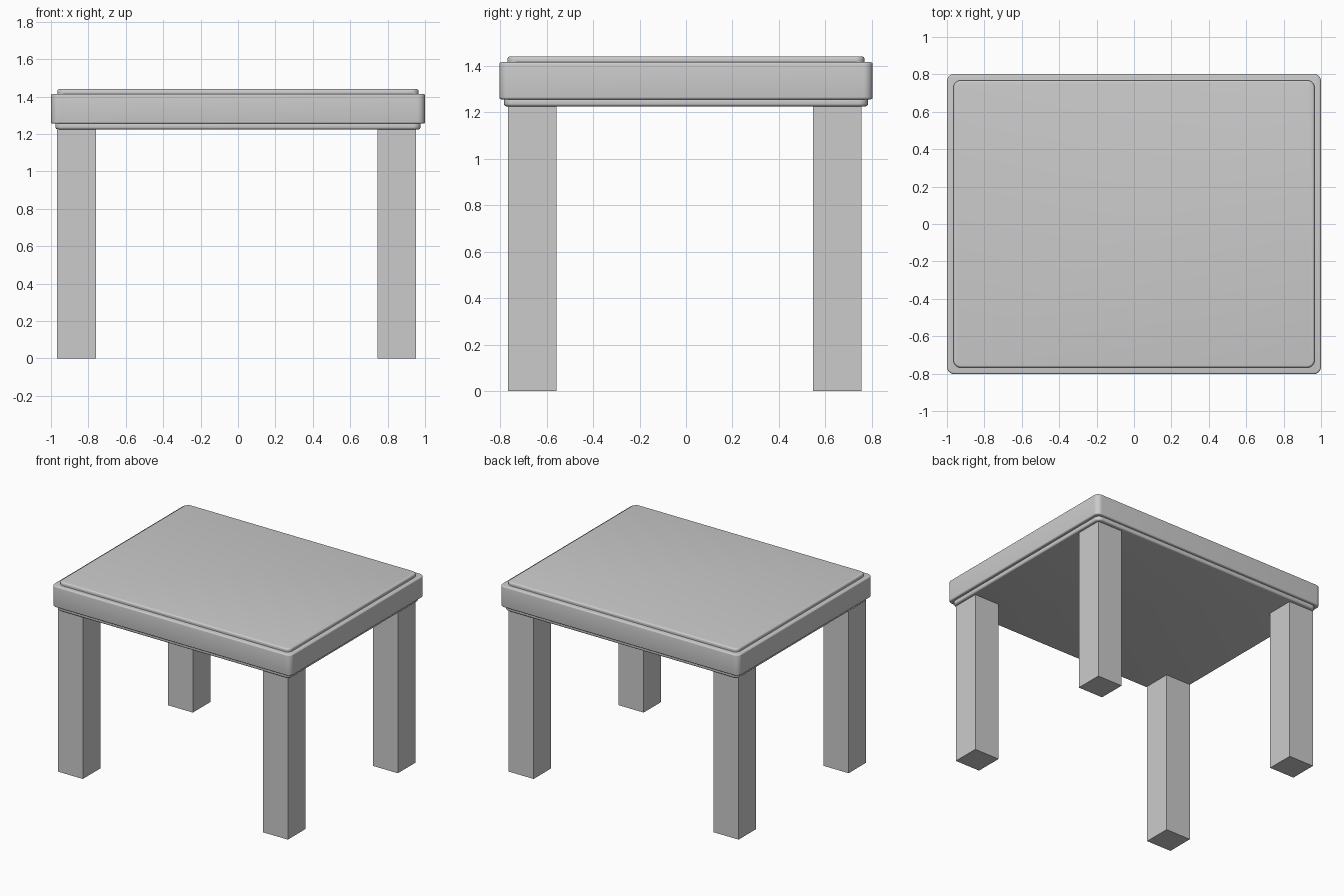
import bpy, bmesh
from math import sin, cos, pi

if "Cube" in bpy.data.objects:
    bpy.data.objects.remove(bpy.data.objects["Cube"])


def rounded_plate(name, hx, hy, z0, z1, corner, edge, cx=0.0, cy=0.0):
    """Slab with rounded plan corners and softened top and bottom edges."""
    arc = [i * pi / 8 for i in range(5)]
    profile = [(edge * (1 - sin(a)), z0 + edge * (1 - cos(a))) for a in arc]
    profile += [(edge * (1 - cos(a)), z1 - edge * (1 - sin(a))) for a in arc]
    bm = bmesh.new()
    rings = []
    for inset, z in profile:
        ring = []
        r = corner - inset
        for q, (sx, sy) in enumerate([(1, 1), (-1, 1), (-1, -1), (1, -1)]):
            for i in range(9):
                a = (q + i / 8) * pi / 2
                ring.append(bm.verts.new((cx + sx * (hx - corner) + r * cos(a),
                                          cy + sy * (hy - corner) + r * sin(a), z)))
        rings.append(ring)
    for lo, hi in zip(rings, rings[1:]):
        n = len(lo)
        for i in range(n):
            j = (i + 1) % n
            bm.faces.new((lo[i], lo[j], hi[j], hi[i]))
    bm.faces.new(rings[0][::-1])
    bm.faces.new(rings[-1])
    mesh = bpy.data.meshes.new(name)
    bm.to_mesh(mesh)
    bm.free()
    obj = bpy.data.objects.new(name, mesh)
    bpy.context.collection.objects.link(obj)
    bpy.ops.object.select_all(action='DESELECT')
    obj.select_set(True)
    bpy.context.view_layer.objects.active = obj
    bpy.ops.object.shade_smooth_by_angle(angle=pi / 6)
    return obj


# Tabletop: lower trim, main slab and raised top panel
rounded_plate("lower_trim", 0.976, 0.783, 1.225, 1.262, 0.04, 0.012)
rounded_plate("tabletop_slab", 1.0, 0.803, 1.255, 1.415, 0.04, 0.01)
rounded_plate("top_panel", 0.966, 0.768, 1.40, 1.44, 0.04, 0.012)

# Four square legs, sitting slightly off centre under the top
LEG, HEIGHT = 0.208, 1.235
for side, x in (("left", -0.8645), ("right", 0.849)):
    for end, y in (("front", -0.662), ("back", 0.651)):
        bpy.ops.mesh.primitive_cube_add(size=1, location=(x, y, HEIGHT / 2))
        leg = bpy.context.object
        leg.name = f"{end}_{side}_leg"
        leg.scale = (LEG, LEG, HEIGHT)
        bpy.ops.object.transform_apply(location=False, rotation=False, scale=True)
